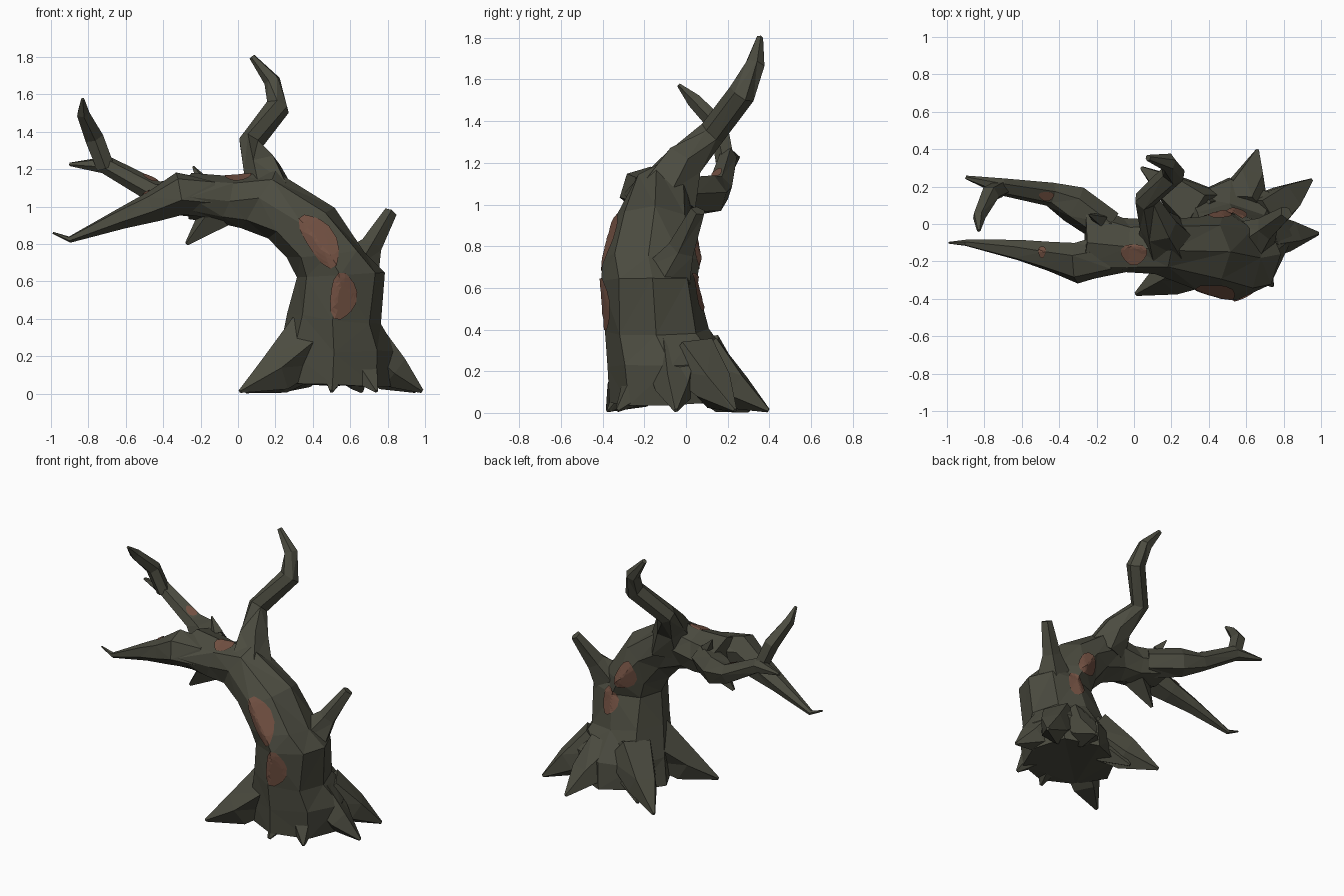
import bpy, bmesh, math, random
from mathutils import Vector
from mathutils.bvhtree import BVHTree

if "Cube" in bpy.data.objects:
    bpy.data.objects.remove(bpy.data.objects["Cube"])

random.seed(4)


def material(name, rgb):
    m = bpy.data.materials.new(name)
    m.diffuse_color = (*rgb, 1)
    m.use_nodes = True
    m.node_tree.nodes["Principled BSDF"].inputs["Base Color"].default_value = m.diffuse_color
    return m


BARK = material("dark bark", (0.071, 0.071, 0.051))
ROT = material("reddish bare wood", (0.17, 0.082, 0.055))


def circle(n, shift=0.0):
    return [2 * math.pi * (i + shift) / n for i in range(n)]


def make(name, bm, mat):
    bmesh.ops.triangulate(bm, faces=bm.faces[:])
    me = bpy.data.meshes.new(name)
    bm.to_mesh(me)
    bm.free()
    me.materials.append(mat)
    ob = bpy.data.objects.new(name, me)
    bpy.context.collection.objects.link(ob)
    return ob


def skin(name, rings):
    """Closed faceted tube through a list of point rings."""
    bm = bmesh.new()
    vs = [[bm.verts.new(p) for p in r] for r in rings]
    n = len(vs[0])
    for a, b in zip(vs, vs[1:]):
        for i in range(n):
            j = (i + 1) % n
            bm.faces.new((a[i], a[j], b[j], b[i]))
    bm.faces.new(vs[0][::-1])
    bm.faces.new(vs[-1])
    bmesh.ops.recalc_face_normals(bm, faces=bm.faces[:])
    return make(name, bm, BARK)


def slab_tube(name, *sections, n=8, jit=0.012):
    """Sections: one edge (x, z), opposite edge (x, z), y min, y max."""
    rings = []
    for x0, z0, x1, z1, y0, y1 in sections:
        c = Vector((x0 + x1, y0 + y1, z0 + z1)) / 2
        w, d = Vector((x1 - x0, 0, z1 - z0)) / 2, Vector((0, y1 - y0, 0)) / 2
        rings.append([c + (w * math.cos(a) + d * math.sin(a)) * random.uniform(0.97, 1.04)
                      + Vector(random.uniform(-jit, jit) for _ in range(3)) for a in circle(n)])
    return skin(name, rings)


def limb(name, *pts, n=5):
    """Round tapering tube merged into the tree; points are x, y, z, radius."""
    ps = [Vector(p[:3]) for p in pts]
    rings = []
    for i, p in enumerate(ps):
        t = (ps[min(i + 1, len(ps) - 1)] - ps[max(i - 1, 0)]).normalized()
        ref = Vector((0, 1, 0)) if abs(t.y) < 0.75 else Vector((0, 0, 1))
        u = t.cross(ref).normalized()
        v = t.cross(u)
        rings.append([p + (u * math.cos(a) + v * math.sin(a)) * pts[i][3] * random.uniform(0.95, 1.18)
                      for a in circle(n, 0.25)])
    ob = skin(name, rings)
    mod = tree.modifiers.new("union", 'BOOLEAN')
    mod.operation, mod.solver, mod.object = 'UNION', 'EXACT', ob
    bpy.context.view_layer.objects.active = tree
    bpy.ops.object.modifier_apply(modifier=mod.name)
    bpy.data.objects.remove(ob)


# leaning trunk, bending over to the left
tree = slab_tube(
    "tree",
    (0.19, 0.045, 0.84, 0.045, -0.36, 0.24),
    (0.21, 0.22, 0.83, 0.23, -0.38, 0.235),
    (0.26, 0.42, 0.765, 0.38, -0.39, 0.125),
    (0.3, 0.62, 0.8, 0.65, -0.4, 0.065),
    (0.27, 0.72, 0.69, 0.76, -0.4, 0.05),
    (0.17, 0.84, 0.52, 0.98, -0.36, 0.04),
    (0.02, 0.89, 0.2, 1.2, -0.28, 0.02),
    (-0.08, 0.9, -0.02, 1.15, -0.27, 0.035),
    (-0.26, 0.94, -0.26, 1.17, -0.3, 0.11))

# forked main branch
limb("front_branch", (-0.15, -0.16, 1.05, 0.1), (-0.31, -0.2, 1.065, 0.105), (-0.45, -0.17, 1, 0.077),
     (-0.62, -0.137, 0.935, 0.054), (-0.9, -0.1, 0.822, 0.016), (-0.99, -0.1, 0.86, 0.005), n=6)
limb("back_branch", (-0.14, -0.02, 1.03, 0.09), (-0.32, 0.11, 1.04, 0.092), (-0.45, 0.155, 1.075, 0.06),
     (-0.71, 0.2, 1.22, 0.047), (-0.9, 0.25, 1.226, 0.009), n=6)
limb("back_twig", (-0.71, 0.19, 1.21, 0.05), (-0.77, 0.16, 1.37, 0.045),
     (-0.83, 0.04, 1.5, 0.032), (-0.83, -0.035, 1.575, 0.009))

# crooked upright branch
limb("top_branch", (0.17, -0.1, 1.05, 0.15), (0.13, -0.01, 1.2, 0.098), (0.06, 0.13, 1.34, 0.062),
     (0.215, 0.27, 1.53, 0.06), (0.18, 0.33, 1.67, 0.043), (0.075, 0.355, 1.8, 0.016), n=6)

# broken stubs
limb("right_stub", (0.62, -0.1, 0.64, 0.13), (0.71, -0.02, 0.79, 0.062), (0.815, 0.06, 0.97, 0.034))
limb("lower_stub", (-0.12, -0.12, 0.96, 0.085), (-0.275, -0.14, 0.8, 0.01), n=4)
limb("upper_thorn", (-0.18, 0.02, 1.12, 0.04), (-0.24, 0.05, 1.215, 0.005), n=4)

# roots spread from the trunk core to their tips
core = Vector((0.54, -0.07, 0.3))
for x, y in ((0.01, -0.375), (0.985, -0.05), (0.66, 0.395), (0.95, 0.235), (0.04, 0.3),
             (0.5, -0.37), (0.74, -0.33), (0.22, 0.22)):
    tip = Vector((x, y, 0.012))
    r = 0.06 + 0.14 * (tip - core).length
    mid = core.lerp(tip, 0.66)
    mid.z = 0.11
    start = core.lerp(tip, 0.3)
    start.z = 0.26
    limb("root", (*start, r), (*mid, r * 0.66), (*tip, 0.01))

# keep everything on the ground
for v in tree.data.vertices:
    v.co.z = max(v.co.z, 0)
tree.data.update()
bm = bmesh.new()
bm.from_mesh(tree.data)
surface = BVHTree.FromBMesh(bm)
bm.free()


def spot(name, side, x, h, a, b, tilt=0.0, n=14):
    """Thin oval patch projected on the bark; h is z, or y when seen from the top."""
    if side == "top":
        o, d, u = (x, h, 2), (0, 0, -1), (1, 0, 0)
    else:
        s = -1 if side == "front" else 1
        o, d, u = (x, s, h), (0, -s, 0), (math.sin(tilt), 0, math.cos(tilt))
    o, d, u = Vector(o), Vector(d), Vector(u)
    v = (-d).cross(u)
    bm = bmesh.new()

    def put(p):
        hit, nrm, _, _ = surface.ray_cast(p, d, 2.5)
        return bm.verts.new(hit + (nrm - d) * 0.004) if hit else None

    rings = [[put(o)] * n]
    for k in range(1, 6):
        rings.append([put(o + (u * a * math.cos(t) + v * b * math.sin(t)) * k / 5 * (1 + 0.1 * math.sin(3 * t)))
                      for t in circle(n)])
    for r0, r1 in zip(rings, rings[1:]):
        for i in range(n):
            j = (i + 1) % n
            quad = list(dict.fromkeys((r0[i], r1[i], r1[j], r0[j])))
            if None not in quad and max((p.co - q.co).length for p in quad for q in quad) < 0.12:
                bm.faces.new(quad)
    make(name, bm, ROT)


# patches of bare wood
spot("front_patch_upper", "front", 0.44, 0.82, 0.16, 0.075, -0.57)
spot("front_patch_lower", "front", 0.56, 0.52, 0.125, 0.07, 0.1)
spot("back_patch_upper", "back", 0.44, 0.78, 0.1, 0.07, -0.5)
spot("back_patch_lower", "back", 0.55, 0.58, 0.09, 0.06)
spot("branch_patch", "top", 0, -0.16, 0.07, 0.055)
spot("front_branch_patch", "top", -0.49, -0.15, 0.02, 0.03)
spot("back_branch_patch", "top", -0.47, 0.15, 0.04, 0.025)
